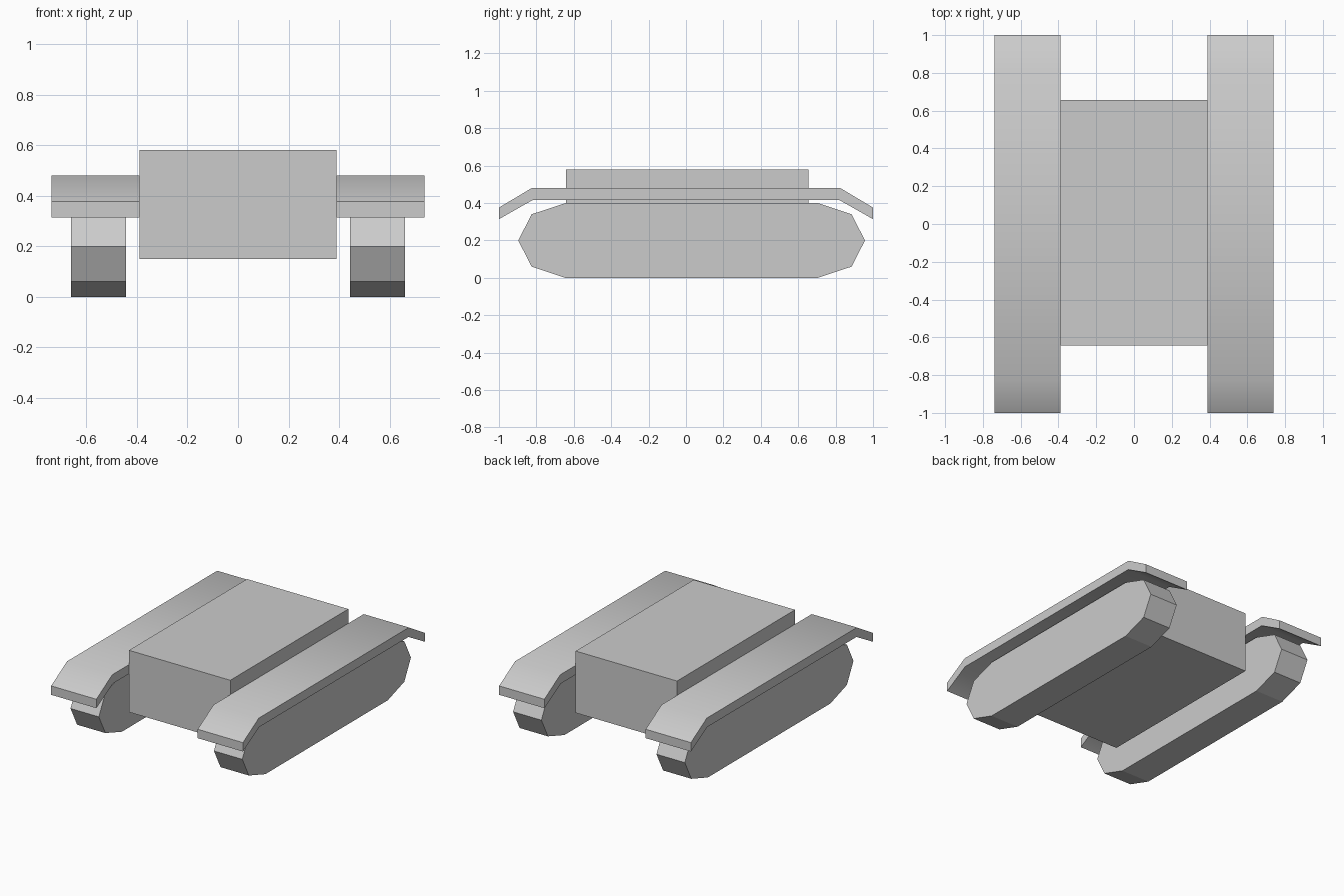
import bpy, bmesh, math

if "Cube" in bpy.data.objects:
    bpy.data.objects.remove(bpy.data.objects["Cube"])


def extrude_profile(name, profile, x0, x1, smooth_angle=None):
    """Closed (y, z) profile swept along x from x0 to x1."""
    bm = bmesh.new()
    face = bm.faces.new([bm.verts.new((x0, y, z)) for y, z in profile])
    geo = bmesh.ops.extrude_face_region(bm, geom=[face])["geom"]
    moved = [v for v in geo if isinstance(v, bmesh.types.BMVert)]
    bmesh.ops.translate(bm, verts=moved, vec=(x1 - x0, 0, 0))
    bmesh.ops.recalc_face_normals(bm, faces=bm.faces)
    mesh = bpy.data.meshes.new(name)
    bm.to_mesh(mesh)
    bm.free()
    if smooth_angle:
        mesh.polygons.foreach_set("use_smooth", [True] * len(mesh.polygons))
        mesh.set_sharp_from_angle(angle=math.radians(smooth_angle))
    obj = bpy.data.objects.new(name, mesh)
    bpy.context.collection.objects.link(obj)
    return obj


def mirror_x(obj):
    mod = obj.modifiers.new("Mirror", "MIRROR")
    mod.use_mirror_merge = False
    return obj


# Hull block
extrude_profile("hull", [(-0.642, 0.15), (0.656, 0.15), (0.656, 0.58), (-0.642, 0.58)],
                -0.39, 0.39)

# Tracks: faceted rounded ends, set slightly towards the back
CENTRE_Y, AXLE_Z = 0.03, 0.2
quarter = [(0.927, 0.0), (0.855, 0.138), (0.674, 0.197)]
half = quarter + [(-y, z) for y, z in reversed(quarter)]
outline = half + [(y, -z) for y, z in reversed(half[1:-1])]
track = [(CENTRE_Y + y, AXLE_Z + z * 0.2 / 0.197) for y, z in outline]
mirror_x(extrude_profile("tracks", track, 0.443, 0.661))

# Fenders: flat plates with drooping ends
top = [(-1.0, 0.376), (-0.825, 0.48), (0.825, 0.48), (1.0, 0.376)]
bottom = [(1.0, 0.314), (0.82, 0.416), (-0.82, 0.416), (-1.0, 0.314)]
mirror_x(extrude_profile("fenders", top + bottom, 0.39, 0.738, smooth_angle=40))
